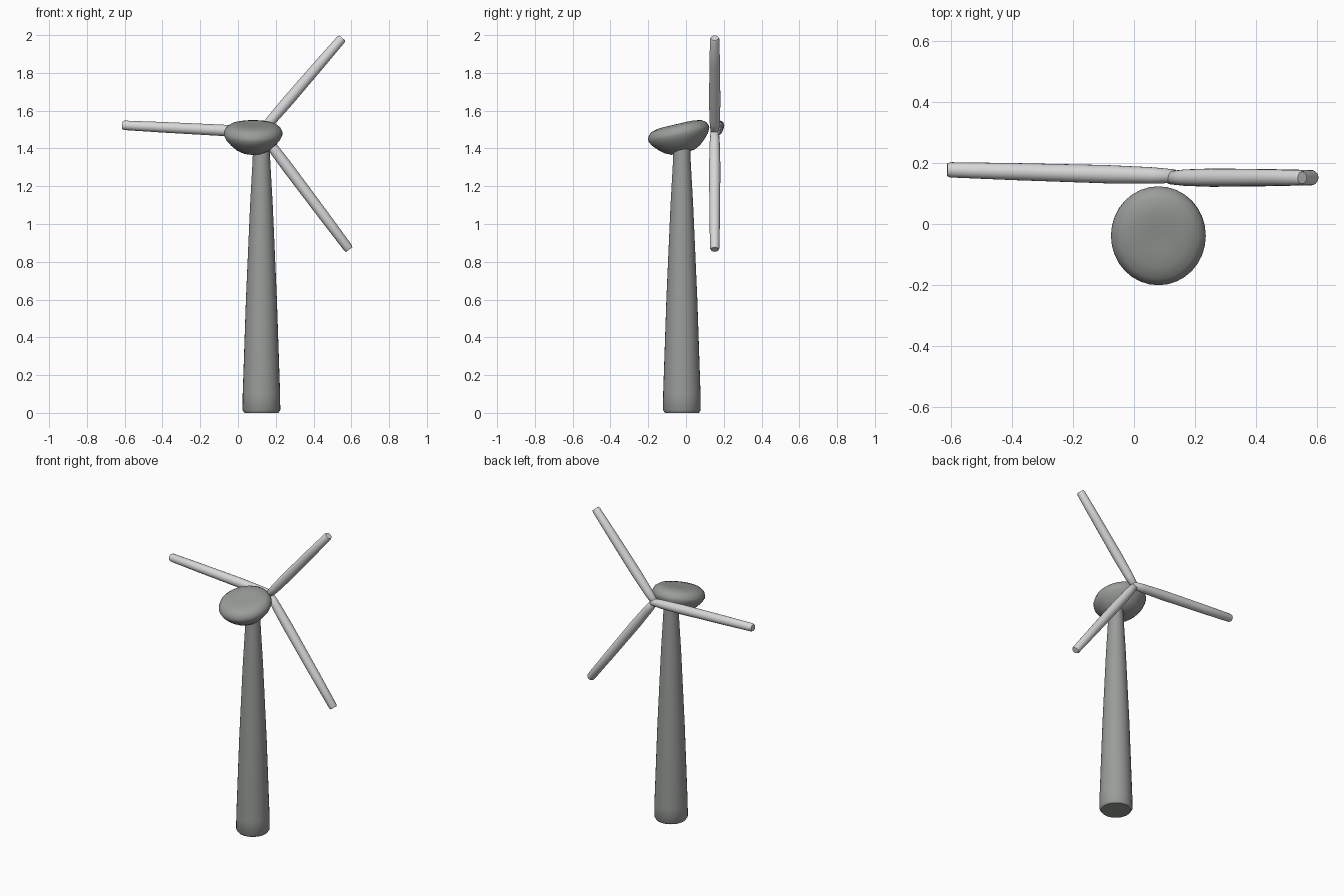
import bpy, math
from mathutils import Vector, Matrix

cube = bpy.data.objects.get("Cube")
if cube:
    bpy.data.objects.remove(cube, do_unlink=True)


def make_material(name, rgb):
    mat = bpy.data.materials.new(name)
    mat.use_nodes = True
    mat.diffuse_color = (*rgb, 1)
    mat.node_tree.nodes["Principled BSDF"].inputs["Base Color"].default_value = (*rgb, 1)
    return mat


grey = make_material("concrete grey", (0.32, 0.335, 0.32))
pale = make_material("pale grey", (0.68, 0.68, 0.68))


def lathe(name, profile, matrix, mat, sides=32):
    """Closed solid of revolution from (radius, height) pairs."""
    verts, faces = [], []
    for r, h in profile:
        for i in range(sides):
            a = math.tau * i / sides
            verts.append(matrix @ Vector((r * math.cos(a), r * math.sin(a), h)))
    for k in range(len(profile) - 1):
        for i in range(sides):
            j = (i + 1) % sides
            a, b = k * sides, (k + 1) * sides
            faces.append((a + i, a + j, b + j, b + i))
    faces.append(tuple(reversed(range(sides))))
    faces.append(tuple(range(len(verts) - sides, len(verts))))
    mesh = bpy.data.meshes.new(name)
    mesh.from_pydata(verts, [], faces)
    mesh.materials.append(mat)
    obj = bpy.data.objects.new(name, mesh)
    bpy.context.collection.objects.link(obj)
    bpy.ops.object.select_all(action="DESELECT")
    obj.select_set(True)
    bpy.context.view_layer.objects.active = obj
    bpy.ops.object.shade_smooth_by_angle(angle=math.radians(50))
    return obj


# Tapered tower with a softened foot
lathe("tower", [(0.09, 0), (0.1, 0.015), (0.099, 0.1), (0.082, 0.6), (0.06, 1.1),
                (0.047, 1.33), (0.043, 1.44)],
      Matrix.Translation((0.124, -0.022, 0)), grey)

# Tilted pebble-shaped housing, flatter on top and rounder below
housing = [(0.025, -0.099), (0.06, -0.094), (0.092, -0.078), (0.12, -0.053),
           (0.145, -0.024), (0.157, 0), (0.157, 0.014), (0.148, 0.034),
           (0.128, 0.049), (0.09, 0.057), (0.045, 0.058), (0.01, 0.056)]
place = (Matrix.Translation((0.08, -0.037, 1.472))
         @ Matrix.Rotation(math.radians(13), 4, "X")
         @ Matrix.Diagonal((0.99, 1.05, 1, 1)))
lathe("housing", housing, place, grey)

# Three round blades that meet behind the housing
blades = {
    "upper_blade": ((0.125, 0.152, 1.49), (0.552, 0.152, 1.985)),
    "lower_blade": ((0.12, 0.152, 1.49), (0.589, 0.152, 0.865)),
    "side_blade": ((0.135, 0.157, 1.485), (-0.613, 0.178, 1.523)),
}
for name, (root, tip) in blades.items():
    root, tip = Vector(root), Vector(tip)
    axis = tip - root
    n = axis.length
    profile = [(0.013, -0.01), (0.022, 0), (0.027, 0.1 * n), (0.03, 0.3 * n),
               (0.028, 0.7 * n), (0.025, n - 0.01), (0.02, n)]
    turn = axis.to_track_quat("Z", "Y").to_matrix().to_4x4()
    lathe(name, profile, Matrix.Translation(root) @ turn, pale, 20)
